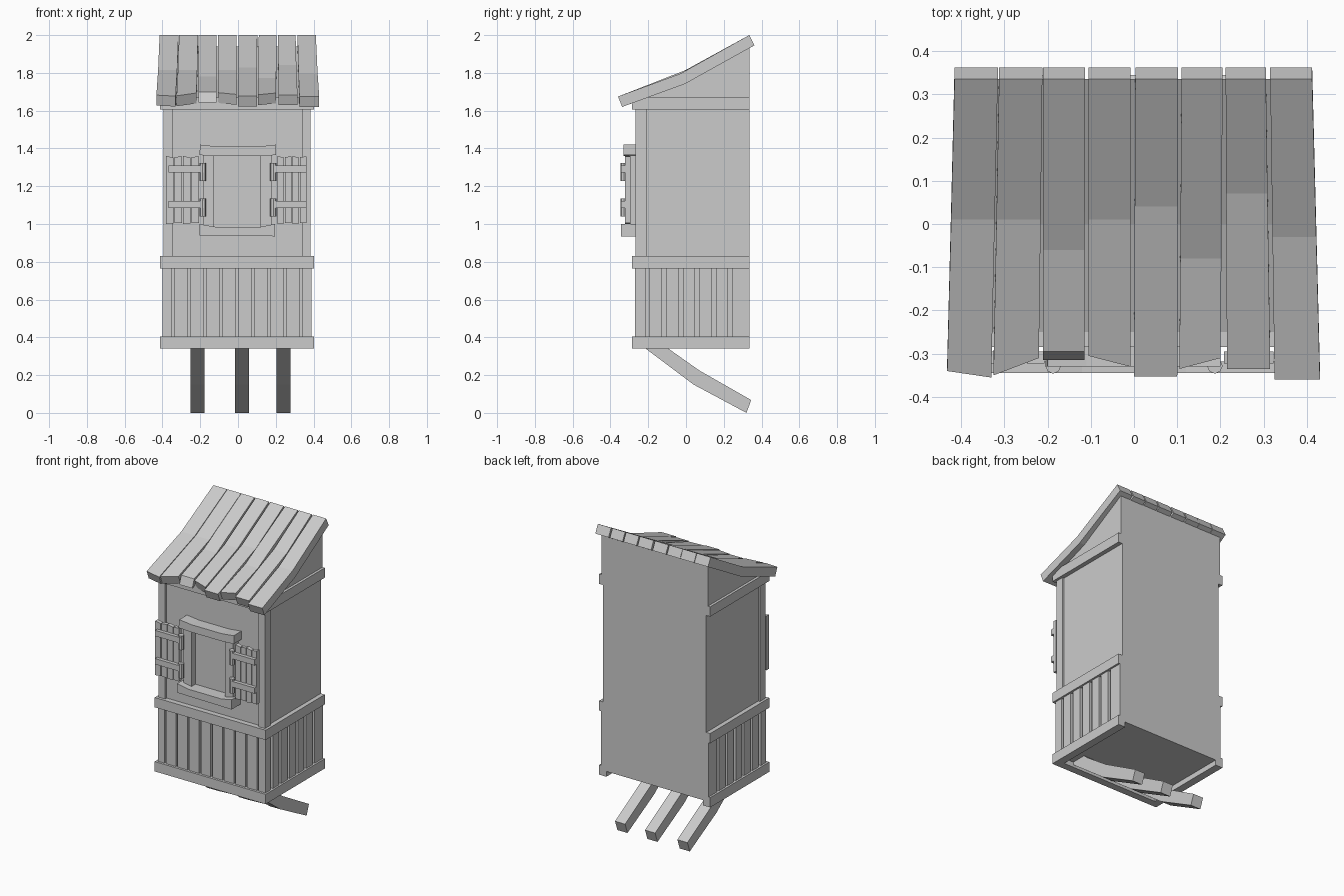
import bpy, bmesh, math

cube = bpy.data.objects.get("Cube")
if cube:
    bpy.data.objects.remove(cube, do_unlink=True)

grey = bpy.data.materials.new("plain grey")
grey.use_nodes = True
grey.diffuse_color = (0.6, 0.6, 0.6, 1)
grey.node_tree.nodes["Principled BSDF"].inputs["Base Color"].default_value = (0.6, 0.6, 0.6, 1)


def loft(name, rings):
    """Skin a closed solid through rings of matching points."""
    bm = bmesh.new()
    loops = [[bm.verts.new(p) for p in ring] for ring in rings]
    n = len(loops[0])
    for a, b in zip(loops, loops[1:]):
        for i in range(n):
            j = (i + 1) % n
            bm.faces.new((a[i], a[j], b[j], b[i]))
    bm.faces.new(loops[0][::-1])
    bm.faces.new(loops[-1])
    bmesh.ops.recalc_face_normals(bm, faces=bm.faces[:])
    mesh = bpy.data.meshes.new(name)
    bm.to_mesh(mesh)
    bm.free()
    mesh.materials.append(grey)
    obj = bpy.data.objects.new(name, mesh)
    bpy.context.collection.objects.link(obj)
    return obj


def side_prism(name, x0, x1, profile):
    """Extrude a (y, z) profile along x."""
    return loft(name, [[(x, y, z) for y, z in profile] for x in (x0, x1)])


def front_prism(name, y0, y1, profile):
    """Extrude an (x, z) profile along y."""
    return loft(name, [[(x, y, z) for x, z in profile] for y in (y0, y1)])


def box(name, x0, x1, y0, y1, z0, z1):
    return side_prism(name, x0, x1, [(y0, z0), (y1, z0), (y1, z1), (y0, z1)])


BACK = 0.335
LEFT, RIGHT = 0.385, -0.395

# Main body with sloping top
side_prism("body", RIGHT + 0.012, LEFT - 0.012,
           [(-0.25, 0.375), (BACK, 0.375), (BACK, 1.94), (0, 1.765), (-0.25, 1.67)])

# Gable cheeks above the top band
for name, x0, x1 in (("right_gable", RIGHT, RIGHT + 0.03), ("left_gable", LEFT - 0.03, LEFT)):
    side_prism(name, x0, x1, [(-0.25, 1.66), (BACK, 1.66), (BACK, 1.94), (0, 1.765)])

# Corner posts
for name, x0 in (("right_post", RIGHT), ("left_post", LEFT - 0.047)):
    box(name, x0, x0 + 0.047, -0.267, -0.21, 0.8, 1.66)

# Bands around the front and sides
for name, z in (("base_band", 0.34), ("middle_band", 0.765), ("top_band", 1.605)):
    box(name + "_front", RIGHT - 0.017, LEFT + 0.017, -0.285, -0.235, z, z + 0.065)
    box(name + "_right", RIGHT - 0.017, RIGHT + 0.035, -0.24, BACK, z, z + 0.065)
    box(name + "_left", LEFT - 0.035, LEFT + 0.017, -0.24, BACK, z, z + 0.065)

# Lower cladding planks
edges = [RIGHT] + [-0.345 + 0.085 * i for i in range(9)] + [LEFT + 0.005]
for i in range(10):
    box(f"front_cladding_{i}", edges[i] + 0.006, edges[i + 1] - 0.006, -0.27, -0.24, 0.39, 0.78)
edges = [-0.285] + [-0.207 + 0.0875 * i for i in range(6)] + [BACK + 0.007]
for i in range(7):
    y0, y1 = edges[i] + 0.015, edges[i + 1] - 0.007
    box(f"right_cladding_{i}", RIGHT - 0.004, RIGHT + 0.03, y0, y1, 0.39, 0.78)
    box(f"left_cladding_{i}", LEFT - 0.03, LEFT + 0.005, y0, y1, 0.39, 0.78)

# Roof planks: back x range, front x range, front y at both edges, kink y, lower lip shift
roof = [
    (-0.415, -0.315, -0.432, -0.33, -0.34, -0.355, 0.01, 0.022),
    (-0.312, -0.212, -0.325, -0.22, -0.35, -0.31, 0.01, 0.022),
    (-0.210, -0.113, -0.210, -0.115, -0.295, -0.295, -0.06, -0.02),
    (-0.105, -0.008, -0.105, -0.008, -0.305, -0.33, 0.01, 0.022),
    (0.003, 0.102, 0.000, 0.100, -0.353, -0.353, 0.04, 0.022),
    (0.110, 0.205, 0.105, 0.200, -0.335, -0.31, -0.08, 0.022),
    (0.212, 0.305, 0.215, 0.315, -0.335, -0.335, 0.07, 0.022),
    (0.315, 0.412, 0.325, 0.430, -0.36, -0.36, -0.03, 0.022),
]
for i, (b0, b1, f0, f1, ya, yb, kink, lip) in enumerate(roof):
    def front_z(y):
        return 1.675 + 0.37 * (y + 0.36)
    kz = 1.81 + 0.47 * kink
    t = (BACK - kink) / (BACK + 0.36)
    k0, k1 = b0 + (f0 - b0) * t, b1 + (f1 - b1) * t
    loft(f"roof_plank_{i}", [
        [(f0, ya, front_z(ya)), (f1, yb, front_z(yb)),
         (f1, yb + lip, front_z(yb) - 0.055), (f0, ya + lip, front_z(ya) - 0.055)],
        [(k0, kink, kz), (k1, kink, kz), (k1, kink + 0.025, kz - 0.054), (k0, kink + 0.025, kz - 0.054)],
        [(b0, BACK, 2), (b1, BACK, 2), (b1, 0.362, 1.946), (b0, 0.362, 1.946)],
    ])

# Support legs sweeping down to the back
for i, x in enumerate((-0.252, -0.015, 0.205)):
    side_prism(f"support_leg_{i}", x, x + 0.074,
               [(-0.26, 0.38), (-0.22, 0.345), (0.04, 0.15), (0.32, 0.0),
                (0.345, 0.068), (0.07, 0.225), (-0.10, 0.345), (-0.14, 0.38)])

# Window frame: curved lintel, posts, sill and pane
front_prism("window_lintel", -0.33, -0.24,
            [(-0.205, 1.365), (-0.12, 1.36), (0.12, 1.36), (0.2, 1.365),
             (0.2, 1.42), (0.11, 1.41), (-0.11, 1.41), (-0.2, 1.42)])
front_prism("window_sill", -0.345, -0.24,
            [(-0.205, 0.94), (0.195, 0.935), (0.195, 1.0), (0.12, 0.985),
             (-0.12, 0.985), (-0.205, 1.0)])
box("window_post_right", -0.185, -0.127, -0.305, -0.24, 0.98, 1.37)
box("window_post_left", 0.12, 0.178, -0.305, -0.24, 0.98, 1.37)
box("window_pane", -0.13, 0.125, -0.262, -0.24, 0.98, 1.365)

# Shutters with uneven planks, straps and hinge barrels
for side, start, width, strap, hinge in (("right", -0.382, 0.045, (-0.367, -0.18), -0.187),
                                         ("left", 0.208, 0.04, (0.18, 0.363), 0.187)):
    for i in range(4):
        x0, x1 = start + i * width, start + (i + 1) * width - 0.005
        drop = 0.006 * (i % 2)
        front_prism(f"{side}_shutter_plank_{i}", -0.322, -0.295,
                    [(x0, 1.0 + drop), (x1, 1.004), (x1, 1.352 + drop), (x0, 1.36 - drop)])
    for z in (1.085, 1.272):
        box(f"{side}_shutter_strap", strap[0], strap[1], -0.345, -0.318, z, z + 0.038)
        ring = [(hinge + 0.018 * math.cos(a * math.pi / 4), -0.328 + 0.018 * math.sin(a * math.pi / 4))
                for a in range(8)]
        loft(f"{side}_hinge", [[(x, y, h) for x, y in ring] for h in (z - 0.045, z + 0.05)])
